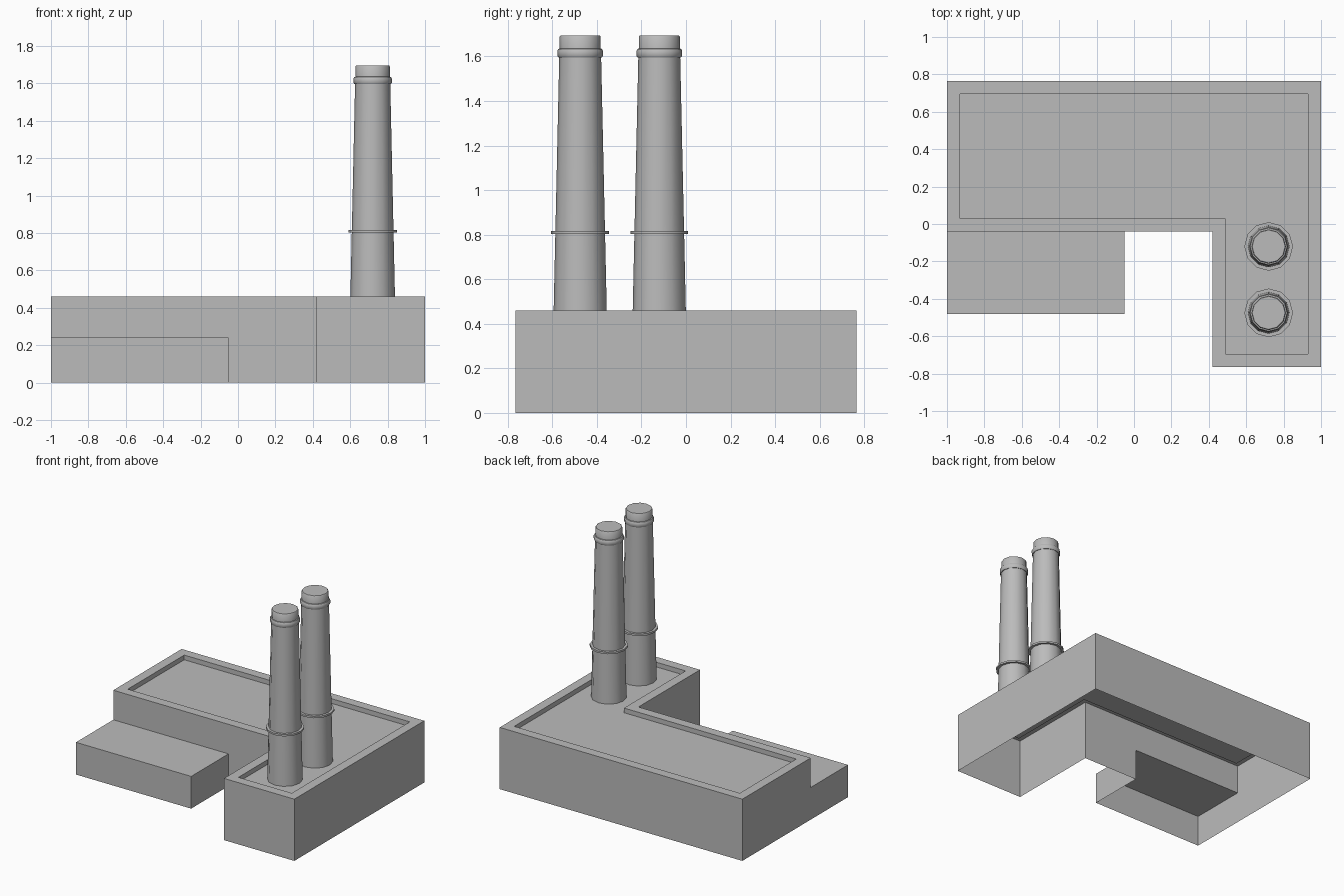
import bpy, bmesh, math
from mathutils import Vector

cube = bpy.data.objects.get("Cube")
if cube:
    bpy.data.objects.remove(cube, do_unlink=True)

GREY = (0.5, 0.5, 0.5, 1.0)
mat = bpy.data.materials.new("concrete grey")
mat.use_nodes = True
mat.diffuse_color = GREY
mat.node_tree.nodes["Principled BSDF"].inputs["Base Color"].default_value = GREY


def finish(bm, name, smooth=False):
    mesh = bpy.data.meshes.new(name)
    bm.to_mesh(mesh)
    bm.free()
    mesh.materials.append(mat)
    obj = bpy.data.objects.new(name, mesh)
    bpy.context.collection.objects.link(obj)
    if smooth:
        bpy.ops.object.select_all(action='DESELECT')
        obj.select_set(True)
        bpy.context.view_layer.objects.active = obj
        bpy.ops.object.shade_smooth_by_angle(angle=math.radians(40))
    return obj


def shell(outline, height, base_of_edge):
    """Open-bottomed block; base_of_edge gives each wall's foot, or None for no wall."""
    bm = bmesh.new()
    top = bm.faces.new([bm.verts.new((x, y, height)) for x, y in outline])
    ring = list(top.verts)
    for i, v in enumerate(ring):
        w = ring[(i + 1) % len(ring)]
        foot = base_of_edge(i)
        if foot is not None:
            a = bm.verts.new((v.co.x, v.co.y, foot))
            b = bm.verts.new((w.co.x, w.co.y, foot))
            bm.faces.new((a, b, w, v))
    bmesh.ops.remove_doubles(bm, verts=bm.verts[:], dist=0.0001)
    top.normal_update()
    return bm, top


ROOF, ANNEX_ROOF, PARAPET, RECESS = 0.46, 0.24, 0.07, 0.035

# Main L-shaped hall, open to the annex along its first wall
hall = [(-1, -0.04), (-0.05, -0.04), (0.42, -0.04), (0.42, -0.765),
        (1, -0.765), (1, 0.765), (-1, 0.765)]
bm, roof = shell(hall, ROOF, lambda i: ANNEX_ROOF if i == 0 else 0)
bm.normal_update()
# Parapet rim and sunken roof
bmesh.ops.inset_individual(bm, faces=[roof], thickness=PARAPET, use_even_offset=True)
sunken = bmesh.ops.extrude_discrete_faces(bm, faces=[roof])["faces"]
bmesh.ops.translate(bm, verts=sunken[0].verts[:], vec=Vector((0, 0, -RECESS)))
finish(bm, "main_hall")

# Low annex, with no wall on the hall side
annex = [(-1, -0.48), (-0.05, -0.48), (-0.05, -0.04), (-1, -0.04)]
bm, _ = shell(annex, ANNEX_ROOF, lambda i: None if i == 2 else 0)
bm.normal_update()
finish(bm, "annex")


def lathe(name, profile, centre, sides=12):
    bm = bmesh.new()
    verts = [bm.verts.new((0, r, z)) for r, z in profile]
    edges = [bm.edges.new(pair) for pair in zip(verts, verts[1:])]
    bmesh.ops.spin(bm, geom=verts + edges, cent=(0, 0, 0), axis=(0, 0, 1),
                   angle=math.tau, steps=sides)
    bmesh.ops.remove_doubles(bm, verts=bm.verts[:], dist=0.0001)
    bmesh.ops.recalc_face_normals(bm, faces=bm.faces[:])
    # Open tubes face outwards
    out = sum(f.normal.x * f.calc_center_median().x +
              f.normal.y * f.calc_center_median().y for f in bm.faces)
    if out < 0:
        bmesh.ops.reverse_faces(bm, faces=bm.faces[:])
    obj = finish(bm, name, smooth=True)
    obj.location = (centre[0], centre[1], 0)


# Two tapering chimneys with a band, a collar and a cap
PARTS = {
    "shaft": [(0.12, ROOF - RECESS), (0.094, 1.6)],
    "band": [(0.1, 0.802), (0.13, 0.802), (0.13, 0.816), (0.1, 0.816)],
    "collar": [(0.085, 1.596), (0.098, 1.596), (0.103, 1.604), (0.103, 1.624),
               (0.098, 1.634), (0.085, 1.637)],
    "cap": [(0.092, 1.62), (0.092, 1.69), (0.088, 1.695), (0, 1.695)],
}
for side, y in (("front", -0.475), ("back", -0.12)):
    for part, profile in PARTS.items():
        lathe(f"{side}_chimney_{part}", profile, (0.72, y))
